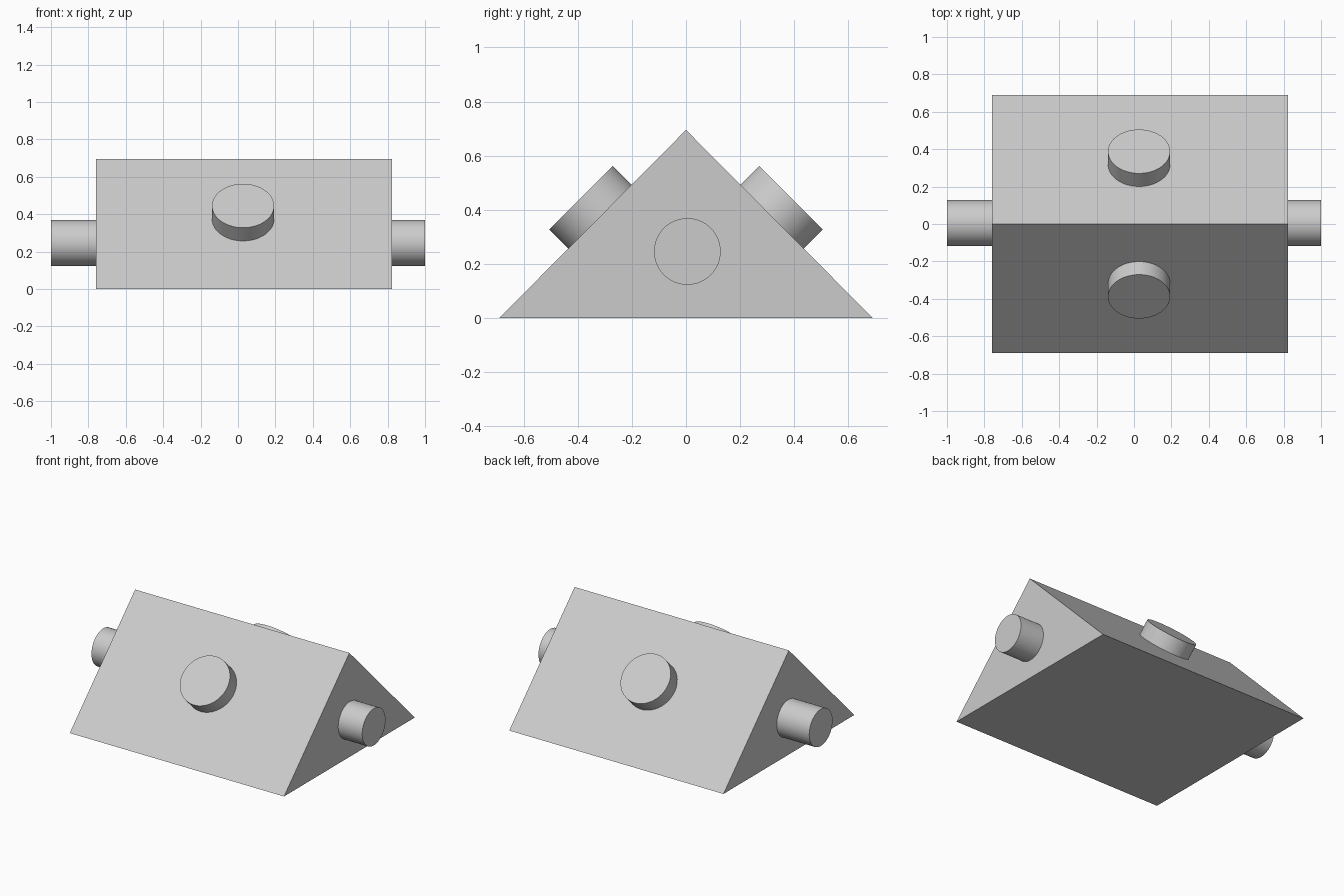
import bpy, bmesh
from math import radians
from mathutils import Vector

cube = bpy.data.objects.get("Cube")
if cube:
    bpy.data.objects.remove(cube, do_unlink=True)

# Single plain grey
grey = bpy.data.materials.new("light_grey")
grey.use_nodes = True
colour = (0.6, 0.6, 0.6, 1)
grey.diffuse_color = colour
grey.node_tree.nodes["Principled BSDF"].inputs["Base Color"].default_value = colour


def add_object(name, bm):
    bmesh.ops.recalc_face_normals(bm, faces=bm.faces)
    mesh = bpy.data.meshes.new(name)
    bm.to_mesh(mesh)
    bm.free()
    mesh.materials.append(grey)
    obj = bpy.data.objects.new(name, mesh)
    bpy.context.collection.objects.link(obj)
    return obj


def peg(name, start, end, radius):
    """Round peg running between two points."""
    start, end = Vector(start), Vector(end)
    axis = end - start
    bm = bmesh.new()
    bmesh.ops.create_cone(bm, cap_ends=True, segments=64, radius1=radius,
                          radius2=radius, depth=axis.length)
    obj = add_object(name, bm)
    obj.location = (start + end) / 2
    obj.rotation_mode = 'QUATERNION'
    obj.rotation_quaternion = axis.to_track_quat('Z', 'Y')
    bpy.ops.object.select_all(action='DESELECT')
    obj.select_set(True)
    bpy.context.view_layer.objects.active = obj
    bpy.ops.object.shade_smooth_by_angle(angle=radians(30))


# Triangular prism body
left, right = 0.823, -0.76
bm = bmesh.new()
profile = [(-0.69, 0), (0.69, 0), (0, 0.695)]
triangle = bm.faces.new([bm.verts.new((right, y, z)) for y, z in profile])
extruded = bmesh.ops.extrude_face_region(bm, geom=[triangle], use_keep_orig=True)
moved = [v for v in extruded["geom"] if isinstance(v, bmesh.types.BMVert)]
bmesh.ops.translate(bm, verts=moved, vec=(left - right, 0, 0))
add_object("prism_body", bm)

# Pegs on the two end faces, slightly sunk into the body
for name, face, tip in (("left_end_peg", left, 1), ("right_end_peg", right, -1)):
    inner = face * 0.97
    peg(name, (inner, 0.005, 0.246), (tip, 0.005, 0.246), 0.123)

# Pegs standing square on the two sloping faces
for name, side in (("back_slope_peg", 1), ("front_slope_peg", -1)):
    peg(name, (0.027, side * 0.3, 0.357), (0.027, side * 0.388, 0.445), 0.166)
